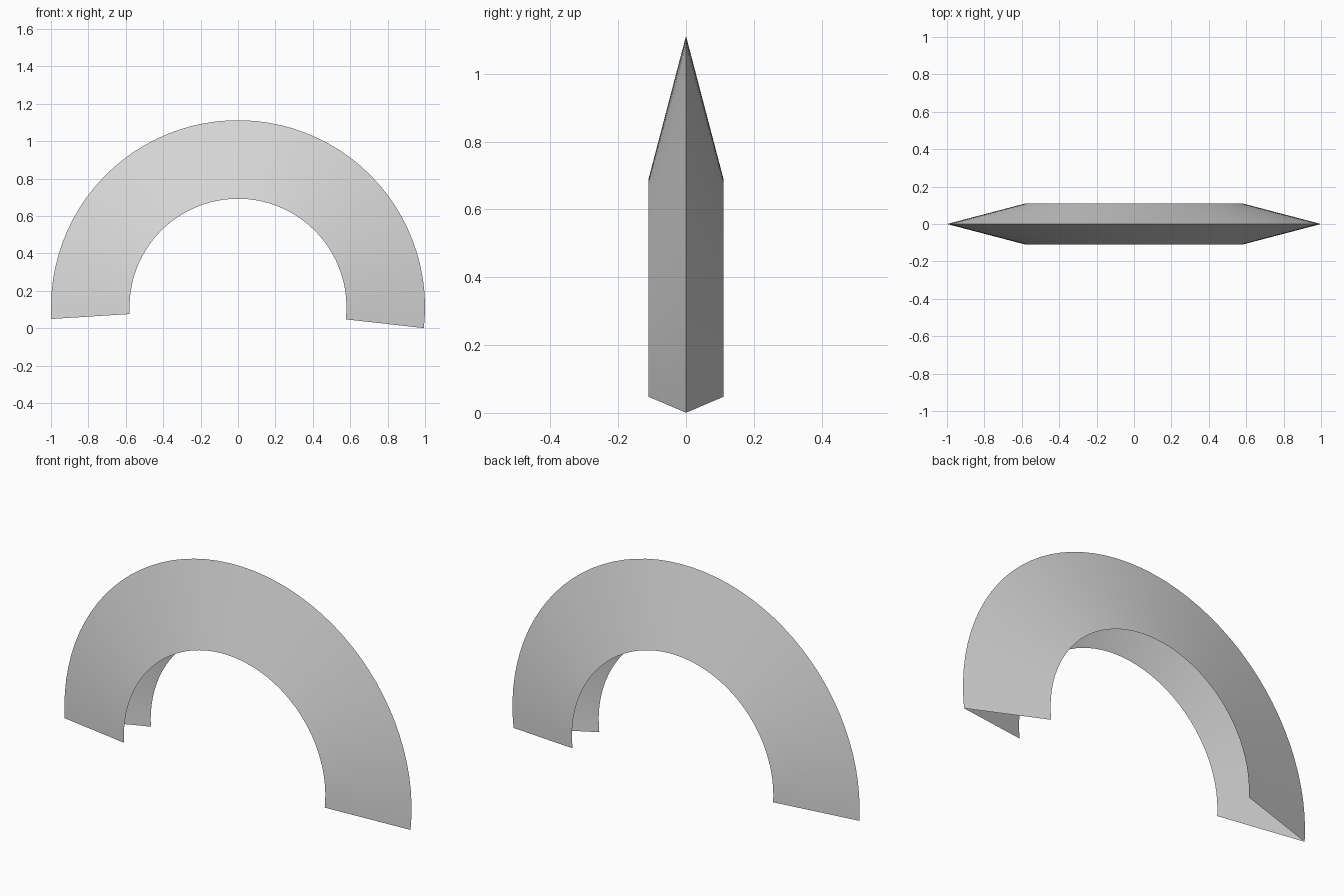
import bpy
import bmesh
from math import radians, sin, cos

cube = bpy.data.objects.get("Cube")
if cube:
    bpy.data.objects.remove(cube, do_unlink=True)

OUTER, INNER, HALF_DEPTH, CENTRE_Z = 1.0, 0.58, 0.11, 0.112
START, END, STEPS = radians(-6.4), radians(183.6), 48

# Plain grey material
grey = bpy.data.materials.new("light grey")
grey.use_nodes = True
colour = (0.7, 0.7, 0.7, 1)
grey.diffuse_color = colour
grey.node_tree.nodes["Principled BSDF"].inputs["Base Color"].default_value = colour

# Open V-shaped section: front rim, outer ridge, back rim
section = [(INNER, -HALF_DEPTH), (OUTER, 0), (INNER, HALF_DEPTH)]

# Sweep the section round the arch, leaving the inside and both ends open
bm = bmesh.new()
rows = []
for i in range(STEPS + 1):
    a = START + (END - START) * i / STEPS
    rows.append([bm.verts.new((r * cos(a), y, CENTRE_Z + r * sin(a)))
                 for r, y in section])
for low, high in zip(rows, rows[1:]):
    for k in range(len(section) - 1):
        bm.faces.new((low[k], low[k + 1], high[k + 1], high[k]))

mesh = bpy.data.meshes.new("arch_shell")
bm.to_mesh(mesh)
bm.free()
mesh.materials.append(grey)
arch = bpy.data.objects.new("arch_shell", mesh)
bpy.context.collection.objects.link(arch)

# Smooth round the curve, crisp along the ridge
bpy.ops.object.select_all(action='DESELECT')
arch.select_set(True)
bpy.context.view_layer.objects.active = arch
bpy.ops.object.shade_smooth_by_angle(angle=radians(30))
